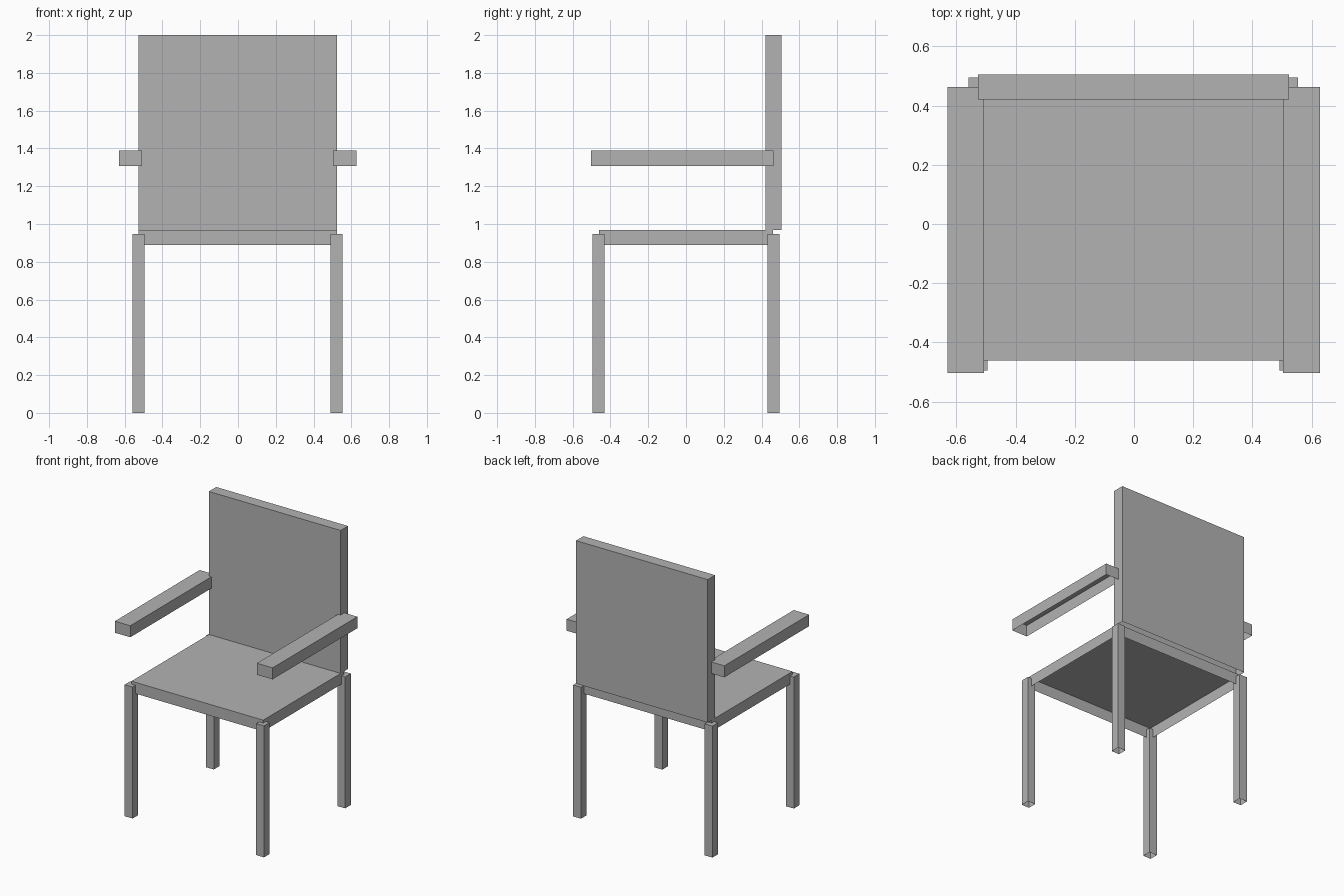
import bpy
import bmesh

if "Cube" in bpy.data.objects:
    bpy.data.objects.remove(bpy.data.objects["Cube"])

grey = bpy.data.materials.new("plain grey")
grey.diffuse_color = (0.45, 0.45, 0.45, 1)
grey.use_nodes = True
grey.node_tree.nodes["Principled BSDF"].inputs["Base Color"].default_value = grey.diffuse_color


def shell(name, x, y, z):
    """Box spanning the given ranges, left open underneath."""
    bm = bmesh.new()
    bmesh.ops.create_cube(bm, size=1)
    for v in bm.verts:
        v.co = [lo if c < 0 else hi for c, (lo, hi) in zip(v.co, (x, y, z))]
    bm.normal_update()
    under = [f for f in bm.faces if f.normal.z < -0.5]
    bmesh.ops.delete(bm, geom=under, context='FACES_ONLY')
    mesh = bpy.data.meshes.new(name)
    bm.to_mesh(mesh)
    bm.free()
    mesh.materials.append(grey)
    bpy.context.collection.objects.link(bpy.data.objects.new(name, mesh))


# Seat and upright back panel
shell("seat", (-0.527, 0.524), (-0.461, 0.46), (0.888, 0.969))
shell("backrest", (-0.527, 0.524), (0.421, 0.505), (0.969, 2.0))

# Armrests and legs on both sides
for side, arm_x, leg_x in (("left", (-0.63, -0.507), (-0.558, -0.495)),
                           ("right", (0.503, 0.628), (0.491, 0.553))):
    shell(side + "_armrest", arm_x, (-0.503, 0.463), (1.307, 1.39))
    for end, leg_y in (("front", (-0.494, -0.431)), ("back", (0.431, 0.495))):
        shell(f"{end}_{side}_leg", leg_x, leg_y, (0, 0.948))
